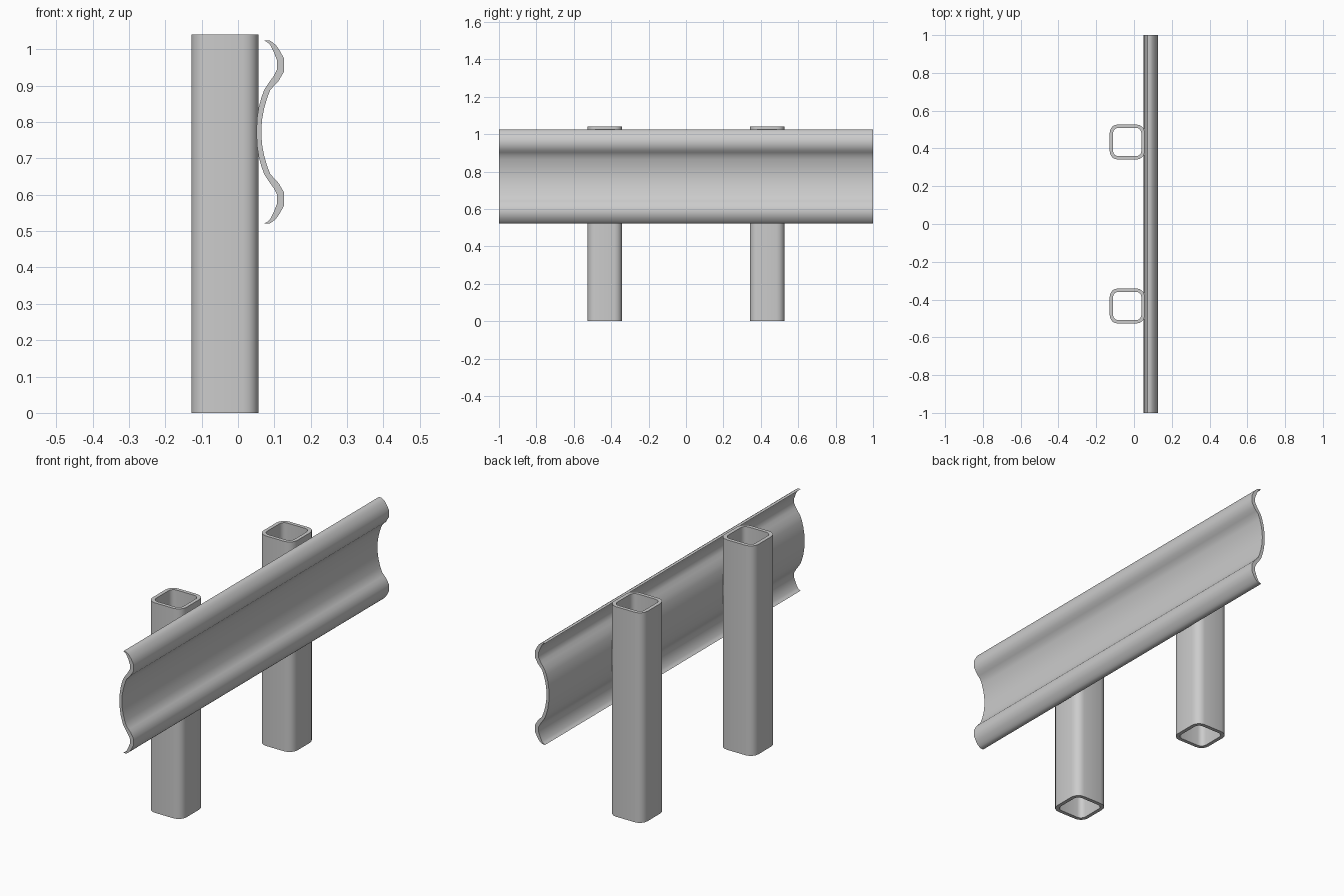
import bpy
from math import cos, sin, pi, radians

if "Cube" in bpy.data.objects:
    bpy.data.objects.remove(bpy.data.objects["Cube"])


def make_object(name, verts, faces):
    mesh = bpy.data.meshes.new(name)
    mesh.from_pydata(verts, [], faces)
    mesh.update()
    obj = bpy.data.objects.new(name, mesh)
    bpy.context.collection.objects.link(obj)
    bpy.ops.object.select_all(action='DESELECT')
    obj.select_set(True)
    bpy.context.view_layer.objects.active = obj
    bpy.ops.object.mode_set(mode='EDIT')
    bpy.ops.mesh.select_all(action='SELECT')
    bpy.ops.mesh.normals_make_consistent(inside=False)
    bpy.ops.object.mode_set(mode='OBJECT')
    bpy.ops.object.shade_smooth_by_angle(angle=radians(40))
    return obj


def rounded_square(cx, cy, half, radius, steps=4):
    pts = []
    for q, (sx, sy) in enumerate(((1, 1), (-1, 1), (-1, -1), (1, -1))):
        for i in range(steps + 1):
            a = (q + i / steps) * pi / 2
            pts.append((cx + sx * (half - radius) + radius * cos(a),
                        cy + sy * (half - radius) + radius * sin(a)))
    return pts


# Hollow square posts, open at both ends
def make_post(name, cx, cy, height):
    rings = []
    for half, radius, z in ((0.0925, 0.042, 0), (0.0925, 0.042, height),
                            (0.0745, 0.026, height), (0.0745, 0.026, 0)):
        rings.append([(x, y, z) for x, y in rounded_square(cx, cy, half, radius)])
    n = len(rings[0])
    faces = [(r * n + i, r * n + (i + 1) % n,
              (r + 1) % 4 * n + (i + 1) % n, (r + 1) % 4 * n + i)
             for r in range(4) for i in range(n)]
    return make_object(name, sum(rings, []), faces)


make_post("front_post", -0.036, -0.434, 1.04)
make_post("back_post", -0.036, 0.434, 1.04)

# Rail cross-section, upper half: back x, back z, face x, face z (z from the middle)
RAIL_MID = 0.7725
half_profile = [
    (0.051, 0.000, 0.064, 0.000),
    (0.052, 0.035, 0.066, 0.034),
    (0.057, 0.068, 0.072, 0.065),
    (0.065, 0.097, 0.080, 0.093),
    (0.073, 0.118, 0.089, 0.116),
    (0.088, 0.140, 0.101, 0.129),
    (0.098, 0.154, 0.112, 0.141),
    (0.107, 0.171, 0.1265, 0.166),
    (0.107, 0.198, 0.1265, 0.202),
    (0.098, 0.221, 0.115, 0.224),
    (0.089, 0.239, 0.105, 0.238),
    (0.082, 0.246, 0.096, 0.246),
    (0.072, 0.2515, 0.087, 0.2515),
]
profile = [(a, -b, c, -d) for a, b, c, d in half_profile[:0:-1]] + half_profile
outline = [(a, b) for a, b, _, _ in profile] + [(c, d) for _, _, c, d in reversed(profile)]

# Corrugated rail swept along y
n, m = len(outline), len(profile)
verts = [(x, y, RAIL_MID + z) for y in (-1, 1) for x, z in outline]
faces = [(i, (i + 1) % n, n + (i + 1) % n, n + i) for i in range(n)]
for s in (0, n):
    faces += [(s + i, s + i + 1, s + n - 2 - i, s + n - 1 - i) for i in range(m - 1)]
make_object("guard_rail", verts, faces)
